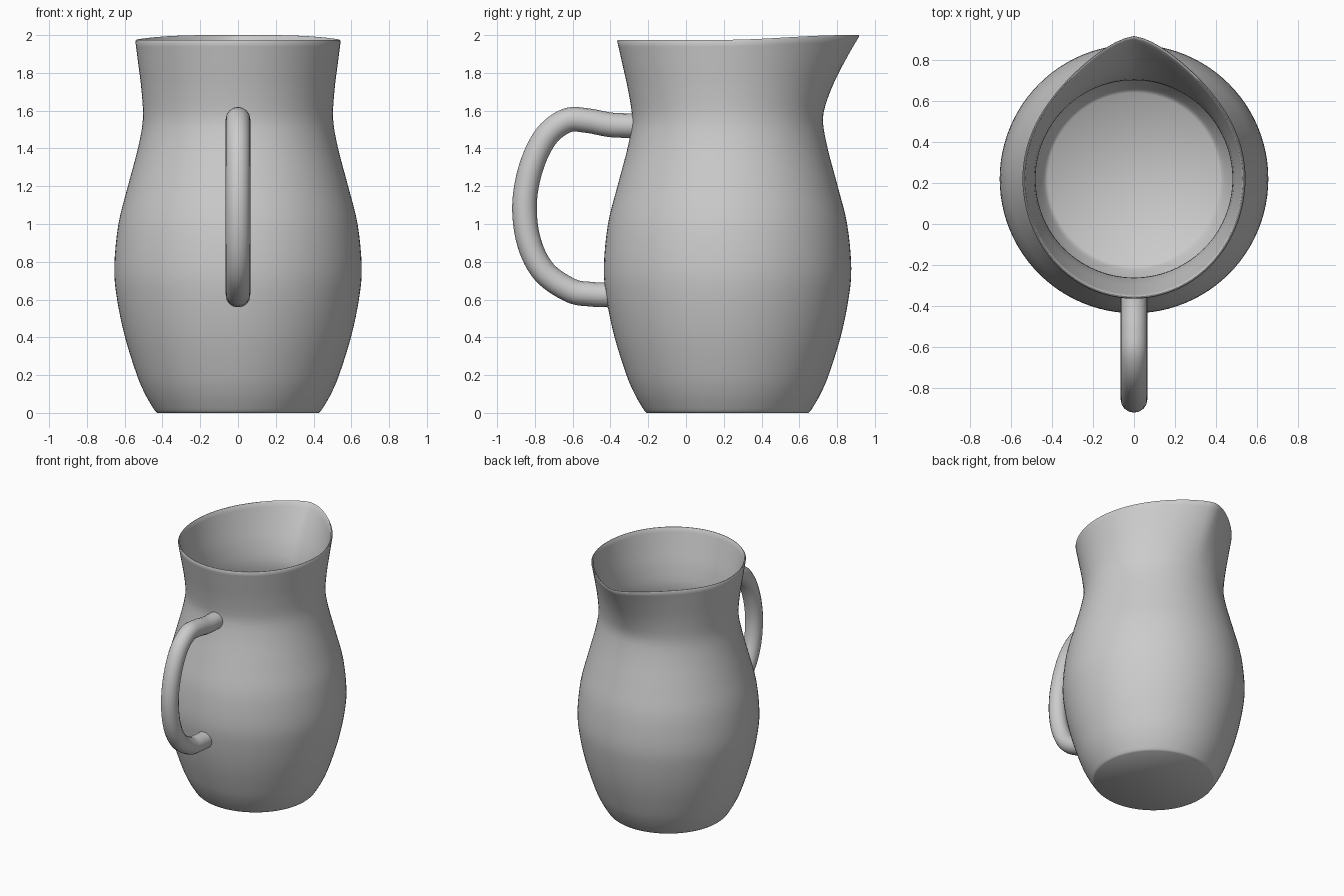
import bpy, bmesh, math
from mathutils import Vector

if "Cube" in bpy.data.objects:
    bpy.data.objects.remove(bpy.data.objects["Cube"])

CY, SEG = 0.22, 96          # body axis offset in y, sides
NECK, RIM = 1.55, 1.975


def smooth_path(pts, n):
    """Catmull-Rom curve through 2D points."""
    p = [Vector(q) for q in pts]
    p = [2 * p[0] - p[1]] + p + [2 * p[-1] - p[-2]]
    out = []
    for i in range(1, len(p) - 2):
        a, b, c, d = p[i - 1:i + 3]
        for k in range(n):
            t = k / n
            out.append(0.5 * (2 * b + (c - a) * t + (2 * a - 5 * b + 4 * c - d) * t * t
                              + (3 * b - a - 3 * c + d) * t ** 3))
    return out + [p[-2]]


def ring(bm, r, z):
    """Round section that flares into the spout (+y) and back lip above the neck."""
    t = max(0.0, (z - NECK) / (RIM - NECK))
    verts = []
    for i in range(SEG):
        a = 2 * math.pi * i / SEG
        off = math.degrees(min(a, 2 * math.pi - a))      # angle from spout
        rr = (r + 0.157 * t ** 1.4 * math.exp(-(off / 27) ** 1.4)
              + 0.042 * t * max(0, -math.cos(a)) ** 2)
        y = CY + rr * math.cos(a)
        s = min(1, max(0, (y - 0.2) / 0.65))
        lift = 0.025 * t * s * s * (3 - 2 * s)
        verts.append(bm.verts.new((rr * math.sin(a), y, z + lift)))
    return verts


# Jug body: outer wall up, rounded rim, inner wall down
profile = [(0.437, 0.008), (0.452, 0.03), (0.492, 0.1), (0.535, 0.2), (0.598, 0.4), (0.64, 0.6),
           (0.655, 0.77), (0.633, 1.0), (0.583, 1.2), (0.53, 1.4), (0.504, 1.55),
           (0.51, 1.7), (0.528, 1.85), (0.543, 1.968)]
outer = smooth_path(profile, 4)
inner = [Vector((p.x - 0.023 + 0.009 * max(0, (p.y - 1.7) / 0.27), p.y))
         for p in reversed(outer) if p.y > 0.03]
section = ([Vector((0.428, 0.0))] + outer + [Vector((0.538, 1.975)), Vector((0.534, 1.975))]
           + inner + [Vector((0.42, 0.025))])
bm = bmesh.new()
rings = [ring(bm, p.x, p.y) for p in section]
for lo, hi in zip(rings, rings[1:]):
    for i in range(SEG):
        j = (i + 1) % SEG
        bm.faces.new((lo[i], lo[j], hi[j], hi[i]))
bm.faces.new(rings[0])
bm.faces.new(rings[-1])
bmesh.ops.recalc_face_normals(bm, faces=bm.faces)
mesh = bpy.data.meshes.new("jug_body")
bm.to_mesh(mesh)
bm.free()
body = bpy.data.objects.new("jug_body", mesh)
bpy.context.collection.objects.link(body)

# Handle: round tube swept along a loop in the y-z plane
path = smooth_path([(-0.275, 1.52), (-0.40, 1.525), (-0.52, 1.547), (-0.63, 1.548), (-0.74, 1.465),
                    (-0.82, 1.3), (-0.855, 1.1), (-0.83, 0.9), (-0.75, 0.745),
                    (-0.61, 0.648), (-0.50, 0.628), (-0.41, 0.624)], 6)
curve = bpy.data.curves.new("handle", 'CURVE')
curve.dimensions = '3D'
curve.bevel_depth = 0.065
curve.bevel_resolution = 6
curve.use_fill_caps = True
spline = curve.splines.new('POLY')
spline.points.add(len(path) - 1)
for pt, p in zip(spline.points, path):
    pt.co = (0, p.x, p.y, 1)
handle = bpy.data.objects.new("handle", curve)
bpy.context.collection.objects.link(handle)
bpy.context.view_layer.objects.active = handle
handle.select_set(True)
bpy.ops.object.convert(target='MESH')

# Smooth shading
for ob in (body, bpy.context.view_layer.objects.active):
    bpy.ops.object.select_all(action='DESELECT')
    ob.select_set(True)
    bpy.context.view_layer.objects.active = ob
    bpy.ops.object.shade_smooth_by_angle(angle=math.radians(50))
